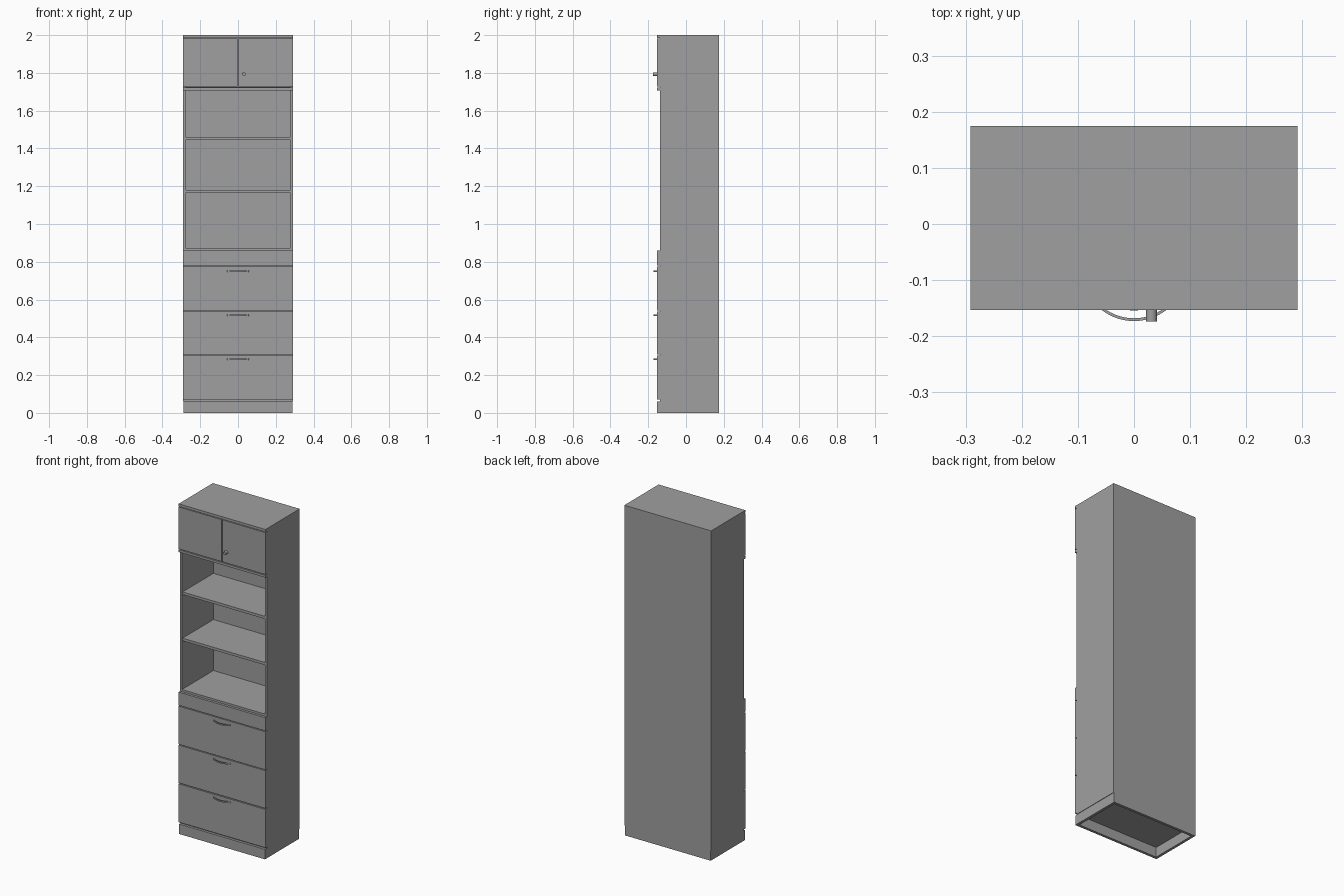
import bpy, bmesh, math

if "Cube" in bpy.data.objects:
    bpy.data.objects.remove(bpy.data.objects["Cube"], do_unlink=True)

grey = bpy.data.materials.new("cabinet grey")
grey.use_nodes = True
COLOUR = (0.35, 0.35, 0.35, 1)
grey.diffuse_color = COLOUR
grey.node_tree.nodes["Principled BSDF"].inputs["Base Color"].default_value = COLOUR


def finish(name, bm):
    bmesh.ops.recalc_face_normals(bm, faces=bm.faces)
    mesh = bpy.data.meshes.new(name)
    bm.to_mesh(mesh)
    bm.free()
    mesh.materials.append(grey)
    ob = bpy.data.objects.new(name, mesh)
    bpy.context.collection.objects.link(ob)
    return ob


def box(name, x, y, z):
    """Box from (min, max) pairs on each axis."""
    bm = bmesh.new()
    bmesh.ops.create_cube(bm, size=1)
    for v in bm.verts:
        v.co = [r[0] if c < 0 else r[1] for c, r in zip(v.co, (x, y, z))]
    return finish(name, bm)


def disc(name, x, z, radius, y0, y1):
    """Cylinder lying along y."""
    bm = bmesh.new()
    bmesh.ops.create_cone(bm, cap_ends=True, segments=24, radius1=radius,
                          radius2=radius, depth=y1 - y0)
    for v in bm.verts:
        a, b, c = v.co
        v.co = (x + a, (y0 + y1) / 2 + c, z + b)
    ob = finish(name, bm)
    for p in ob.data.polygons:
        p.use_smooth = len(p.vertices) == 4
    return ob


def arc_handle(name, z, half=0.058, bulge=0.02, width=0.005, thick=0.008):
    """Bow handle: a flat arc swept between two ends on the drawer front."""
    radius = (half ** 2 + bulge ** 2) / (2 * bulge)
    sweep = math.asin(half / radius)
    centre = FRONT - bulge + radius
    bm = bmesh.new()
    rings, steps = [], 16
    for i in range(steps + 1):
        a = sweep * (2 * i / steps - 1)
        rings.append([bm.verts.new((r * math.sin(a), centre - r * math.cos(a), z + h))
                      for r, h in ((radius, -thick / 2), (radius, thick / 2),
                                   (radius - width, thick / 2), (radius - width, -thick / 2))])
    for a, b in zip(rings, rings[1:]):
        for k in range(4):
            n = (k + 1) % 4
            bm.faces.new((a[k], a[n], b[n], b[k]))
    bm.faces.new(rings[0])
    bm.faces.new(rings[-1])
    return finish(name, bm)


W, T = 0.291, 0.012                      # half width, board thickness
FRONT, CASE, BACK = -0.153, -0.138, 0.175
INNER = (-W + T, W - T)
FULL = (-W, W)
DEPTH = (CASE, BACK - T)

# Carcass
box("right_side", (-W, -W + T), (CASE, BACK), (0.06, 1.985))
box("left_side", (W - T, W), (CASE, BACK), (0.06, 1.985))
box("back_panel", INNER, (BACK - T, BACK), (0.06, 1.985))
box("top_board", FULL, (FRONT, BACK), (1.985, 2.0))
box("bottom_board", INNER, DEPTH, (0.06, 0.075))
box("desk_board", INNER, DEPTH, (0.857, 0.872))
box("upper_cabinet_floor", INNER, DEPTH, (1.708, 1.724))
box("upper_cabinet_lip", FULL, (FRONT, CASE), (1.708, 1.722))

# Open shelves
for i, z in enumerate((1.165, 1.445)):
    box(f"shelf_{i + 1}", INNER, (CASE + 0.006, BACK - T), (z, z + 0.016))

# Hollow plinth
P = W - 0.003
box("plinth_front", (-P, P), (FRONT, FRONT + 0.016), (0, 0.06))
box("plinth_back", (-P, P), (BACK - 0.016, BACK), (0, 0.06))
for name, s in (("right", -1), ("left", 1)):
    box(f"plinth_{name}", sorted((s * P, s * (P - 0.016))),
        (FRONT + 0.016, BACK - 0.016), (0, 0.06))

# Drawers with handles, and rails behind the gaps
drawers = ((0.071, 0.303, 0.284), (0.309, 0.538, 0.517), (0.543, 0.774, 0.75))
for i, (low, high, grip) in enumerate(drawers):
    box(f"drawer_front_{i + 1}", FULL, (FRONT, CASE), (low, high))
    box(f"drawer_rail_{i + 1}", INNER, (CASE, CASE + 0.03), (high - 0.008, high + 0.014))
    arc_handle(f"drawer_handle_{i + 1}", grip)

# Lock panel above the drawers
box("lock_panel", FULL, (FRONT, CASE), (0.779, 0.859))
disc("drawer_lock", 0, 0.825, 0.007, FRONT - 0.001, FRONT + 0.004)

# Upper doors with knob
box("right_door", (-W, -0.002), (FRONT, CASE), (1.727, 1.981))
box("left_door", (0.002, W), (FRONT, CASE), (1.727, 1.981))
disc("door_knob", 0.031, 1.793, 0.01, -0.174, FRONT)
